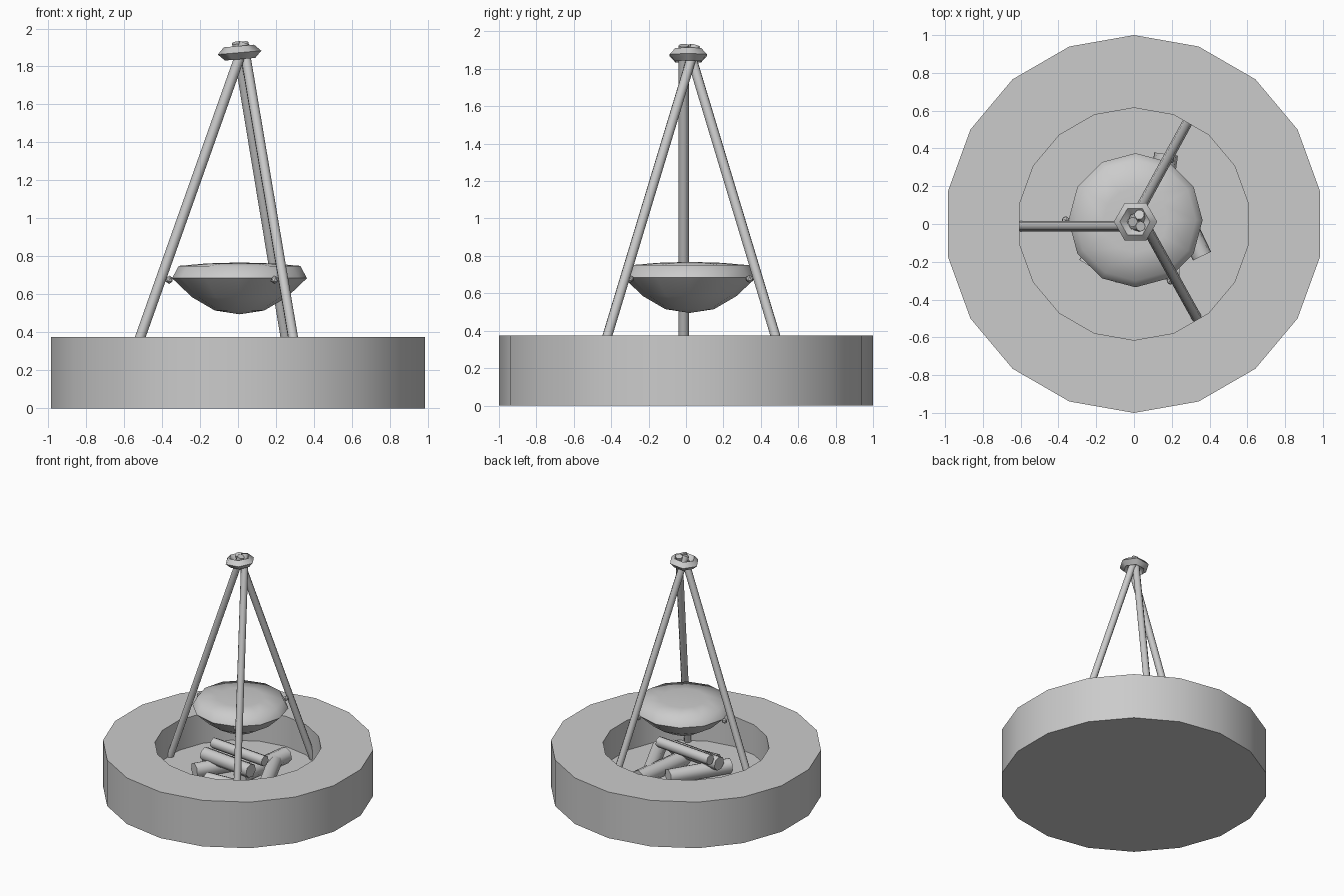
import bpy, bmesh, math
from mathutils import Vector

cube = bpy.data.objects.get("Cube")
if cube:
    bpy.data.objects.remove(cube, do_unlink=True)

GREY = 0.6
stone = bpy.data.materials.new("plain grey")
stone.diffuse_color = (GREY, GREY, GREY, 1)
stone.use_nodes = True
stone.node_tree.nodes["Principled BSDF"].inputs["Base Color"].default_value = (GREY, GREY, GREY, 1)


def finish(obj, name, angle=35):
    obj.name = obj.data.name = name
    obj.data.materials.clear()
    obj.data.materials.append(stone)
    bpy.ops.object.select_all(action='DESELECT')
    obj.select_set(True)
    bpy.context.view_layer.objects.active = obj
    bpy.ops.object.shade_smooth_by_angle(angle=math.radians(angle))
    return obj


def lathe(name, profile, sides, centre=(0, 0, 0), angle=35):
    """Spin a radius/height profile about z, with one corner on +y."""
    bm = bmesh.new()
    verts = [bm.verts.new((0, r, z)) for r, z in profile]
    edges = [bm.edges.new(pair) for pair in zip(verts, verts[1:])]
    bmesh.ops.spin(bm, geom=verts + edges, cent=(0, 0, 0), axis=(0, 0, 1),
                   angle=math.tau, steps=sides, use_duplicate=False)
    bmesh.ops.remove_doubles(bm, verts=bm.verts, dist=0.0005)
    bmesh.ops.recalc_face_normals(bm, faces=bm.faces)
    mesh = bpy.data.meshes.new(name)
    bm.to_mesh(mesh)
    bm.free()
    obj = bpy.data.objects.new(name, mesh)
    obj.location = centre
    bpy.context.collection.objects.link(obj)
    return finish(obj, name, angle)


def rod(name, start, end, radius, sides, angle=50):
    """Cylinder between two points."""
    a, b = Vector(start), Vector(end)
    bpy.ops.mesh.primitive_cylinder_add(vertices=sides, radius=radius, depth=(b - a).length,
                                        location=(a + b) / 2)
    obj = bpy.context.object
    obj.rotation_euler = (b - a).to_track_quat('Z', 'Y').to_euler()
    return finish(obj, name, angle)


# Fire pit with a sunken floor
lathe("fire_pit", [(0, 0), (1, 0), (1, 0.375), (0.615, 0.375), (0.615, 0.13), (0, 0.13)], 18)

# Tripod legs, crossing at the top
rod("right_leg", (-0.612, -0.012, 0.1), (0.035, -0.012, 1.925), 0.027, 8)
rod("front_left_leg", (0.336, -0.503, 0.1), (0.028, 0.05, 1.925), 0.027, 8)
rod("back_left_leg", (0.295, 0.56, 0.1), (-0.006, 0.01, 1.925), 0.027, 8)

# Binding ring around the crossing
bpy.ops.mesh.primitive_torus_add(major_segments=6, minor_segments=4, major_radius=0.08,
                                 minor_radius=0.035, location=(0.008, 0.012, 1.873),
                                 rotation=(0, math.radians(-5), 0))
finish(bpy.context.object, "binding_ring", 70)

# Covered cooking pot
POT = Vector((0.008, 0.02, 0))
lathe("pot", [(0, 0.495), (0.13, 0.515), (0.25, 0.585), (0.355, 0.685),
              (0.32, 0.75), (0.17, 0.763), (0, 0.768)], 12, POT, 60)

# Pot lugs facing the legs
for i, name in enumerate(("back_left_lug", "right_lug", "front_left_lug")):
    turn = math.radians(60 + 120 * i)
    spot = POT + Vector((0.37 * math.cos(turn), 0.37 * math.sin(turn), 0.677))
    bpy.ops.mesh.primitive_ico_sphere_add(subdivisions=1, radius=0.022, location=spot)
    finish(bpy.context.object, name)

# Firewood pile
LOGS = [((-0.233, 0.02, 0.325), (0.26, -0.025, 0.325), 0.042),
        ((-0.25, -0.07, 0.265), (0.2, -0.12, 0.265), 0.055),
        ((0.17, 0.37, 0.2), (0.1, -0.12, 0.2), 0.065),
        ((0.36, -0.17, 0.2), (0.15, 0.27, 0.2), 0.055),
        ((-0.24, -0.22, 0.19), (0.02, 0.2, 0.19), 0.06),
        ((-0.1, -0.26, 0.18), (0.24, -0.24, 0.18), 0.05)]
for i, (start, end, radius) in enumerate(LOGS):
    rod(f"log_{i + 1}", start, end, radius, 7, 55)
